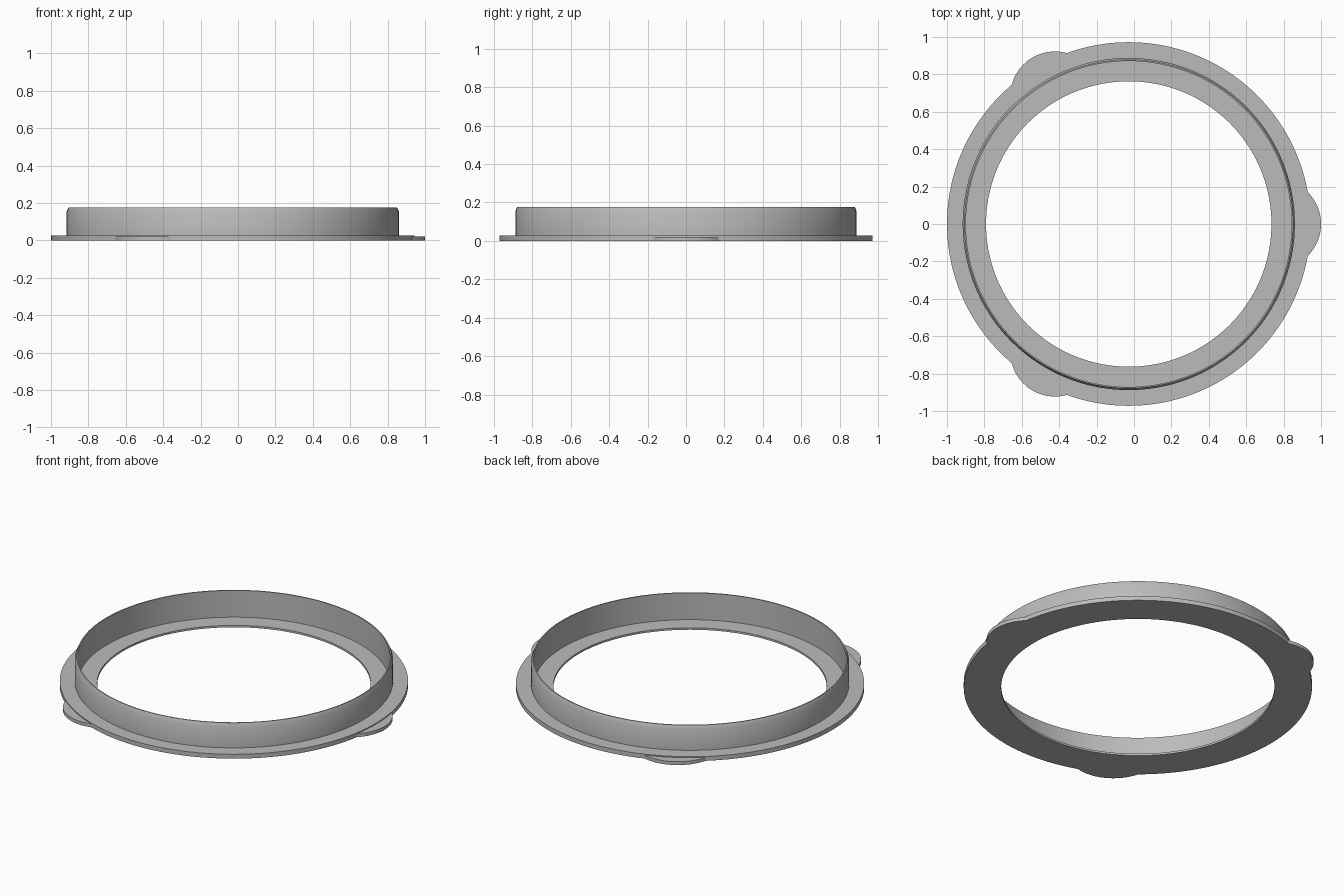
import bpy, bmesh, math
from mathutils import Vector

cube = bpy.data.objects.get("Cube")
if cube:
    bpy.data.objects.remove(cube, do_unlink=True)

CENTRE = Vector((-0.028, 0, 0))
RIM = 0.972          # flange outer radius
SEGMENTS = 144

grey = bpy.data.materials.new("plain_grey")
grey.use_nodes = True
colour = (0.5, 0.5, 0.5, 1)
grey.diffuse_color = colour
grey.node_tree.nodes["Principled BSDF"].inputs["Base Color"].default_value = colour


def finish(name, bm):
    bmesh.ops.recalc_face_normals(bm, faces=bm.faces)
    mesh = bpy.data.meshes.new(name)
    bm.to_mesh(mesh)
    bm.free()
    mesh.materials.append(grey)
    obj = bpy.data.objects.new(name, mesh)
    obj.location = CENTRE
    bpy.context.collection.objects.link(obj)
    bpy.ops.object.select_all(action='DESELECT')
    obj.select_set(True)
    bpy.context.view_layer.objects.active = obj
    bpy.ops.object.shade_smooth_by_angle(angle=math.radians(25))
    return obj


# Ring: flange, chamfered upright wall and thin inner ledge in one lathed section
section = [(0.763, 0), (RIM, 0), (RIM, 0.027), (0.888, 0.027), (0.888, 0.155),
           (0.878, 0.177), (0.871, 0.177), (0.871, 0.012), (0.763, 0.012)]
bm = bmesh.new()
verts = [bm.verts.new((r, 0, z)) for r, z in section]
edges = [bm.edges.new((verts[i - 1], verts[i])) for i in range(len(verts))]
bmesh.ops.spin(bm, geom=verts + edges, cent=(0, 0, 0), axis=(0, 0, 1),
               angle=math.tau, steps=SEGMENTS, use_merge=True)
bmesh.ops.remove_doubles(bm, verts=bm.verts, dist=0.0001)
finish("flanged_ring", bm)

# Grip tabs: thin crescents outside the flange, a third of a turn apart
TAB_RADIUS, TAB_OFFSET, TAB_HEIGHT, STEPS = 0.24, 0.788, 0.021, 24
spread = math.radians(45.2)
for number in range(3):
    turn = math.tau * number / 3
    bm = bmesh.new()
    arc = []
    for i in range(STEPS + 1):
        t = spread * (2 * i / STEPS - 1)
        arc.append(Vector((TAB_OFFSET + TAB_RADIUS * math.cos(t),
                           TAB_RADIUS * math.sin(t), 0)))
    inner = [p.normalized() * (RIM - 0.003) for p in reversed(arc)]
    base = bm.faces.new([bm.verts.new(p) for p in arc + inner])
    grown = bmesh.ops.extrude_face_region(bm, geom=[base], use_keep_orig=True)
    top = [g for g in grown["geom"] if isinstance(g, bmesh.types.BMVert)]
    bmesh.ops.translate(bm, verts=top, vec=(0, 0, TAB_HEIGHT))
    tab = finish(f"grip_tab_{number + 1}", bm)
    tab.rotation_euler.z = turn
